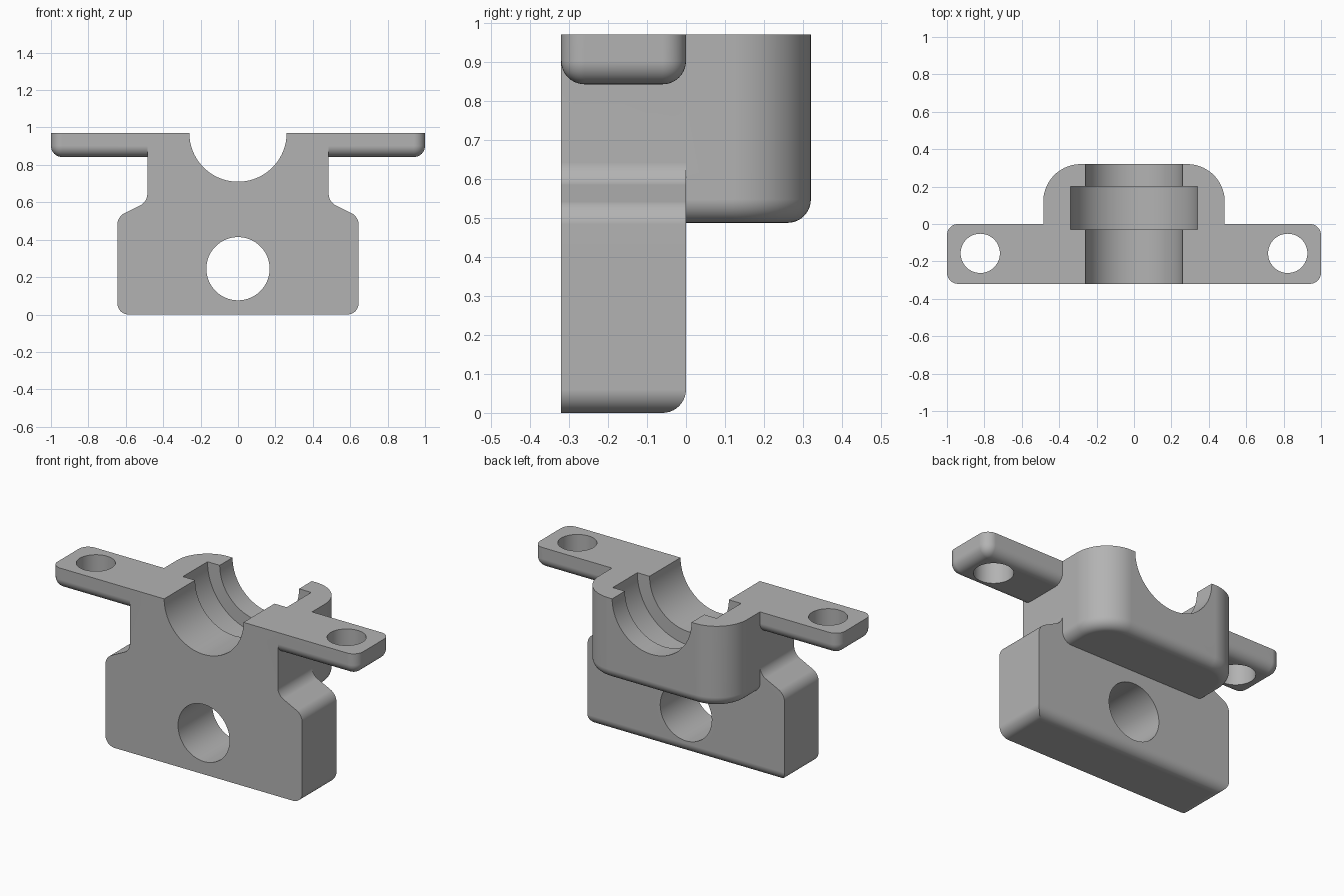
import bpy, bmesh, math
from mathutils import Matrix, Vector

if "Cube" in bpy.data.objects:
    bpy.data.objects.remove(bpy.data.objects["Cube"])

FRONT, MID, BACK, TOP = -0.32, 0.0, 0.32, 0.97

grey = bpy.data.materials.new("plain grey")
grey.use_nodes = True
colour = (0.45, 0.45, 0.45, 1)
grey.diffuse_color = colour
grey.node_tree.nodes["Principled BSDF"].inputs["Base Color"].default_value = colour


def finish(bm, name):
    bmesh.ops.recalc_face_normals(bm, faces=bm.faces)
    mesh = bpy.data.meshes.new(name)
    bm.to_mesh(mesh)
    bm.free()
    mesh.materials.append(grey)
    obj = bpy.data.objects.new(name, mesh)
    bpy.context.collection.objects.link(obj)
    return obj


def prism(points, y0, y1):
    """Extrude an (x, z) outline along y."""
    bm = bmesh.new()
    face = bm.faces.new([bm.verts.new((x, y0, z)) for x, z in points])
    new = bmesh.ops.extrude_face_region(bm, geom=[face])["geom"]
    verts = [v for v in new if isinstance(v, bmesh.types.BMVert)]
    bmesh.ops.translate(bm, vec=(0, y1 - y0, 0), verts=verts)
    return bm


def box(x0, x1, y0, y1, z0, z1):
    return prism([(x0, z0), (x1, z0), (x1, z1), (x0, z1)], y0, y1)


def fillet(bm, test, radius, segments=10):
    """Round each edge whose midpoint and direction pass the test."""
    edges = [e for e in bm.edges
             if test((e.verts[0].co + e.verts[1].co) / 2,
                     (e.verts[0].co - e.verts[1].co).normalized())]
    bmesh.ops.bevel(bm, geom=edges, offset=radius, offset_type='OFFSET',
                    segments=segments, profile=0.5, affect='EDGES')


def near(a, b):
    return abs(a - b) < 1e-4


def cylinder(name, radius, axis, centre, length, segments=96):
    bm = bmesh.new()
    turn = Matrix.Rotation(math.pi / 2, 4, 'X') if axis == 'Y' else Matrix()
    bmesh.ops.create_cone(bm, cap_ends=True, segments=segments, radius1=radius,
                          radius2=radius, depth=length,
                          matrix=Matrix.Translation(Vector(centre)) @ turn)
    return finish(bm, name)


def combine(target, other, operation):
    mod = target.modifiers.new(other.name, 'BOOLEAN')
    mod.operation, mod.solver, mod.object = operation, 'EXACT', other
    bpy.context.view_layer.objects.active = target
    bpy.ops.object.modifier_apply(modifier=mod.name)
    bpy.data.objects.remove(other)


# Front plate with a wide foot and sloping shoulders
half = [(0.645, 0), (0.645, 0.523), (0.485, 0.602), (0.485, TOP)]
bm = prism(half + [(-x, z) for x, z in reversed(half)], FRONT, MID)
fillet(bm, lambda m, d: near(abs(d.y), 1) and 0.3 < m.z < 0.7, 0.04, 8)
fillet(bm, lambda m, d: near(m.z, 0) and
       (near(abs(d.y), 1) or near(m.y, MID)), 0.06)
bracket = finish(bm, "bearing_bracket")

# Rear boss carrying the bearing seat
bm = box(-0.485, 0.485, MID - 0.1, BACK, 0.487, TOP)
fillet(bm, lambda m, d: near(abs(d.z), 1) and near(m.y, BACK), 0.2, 20)
fillet(bm, lambda m, d: near(m.z, 0.487) and m.y > MID - 0.09, 0.06)
combine(bracket, finish(bm, "rear_boss"), 'UNION')

# Mounting ears, rounded underneath and at the tips
for side, name in ((1, "left_ear"), (-1, "right_ear")):
    bm = box(min(side, side * 0.4), max(side, side * 0.4), FRONT, MID, 0.842, TOP)
    fillet(bm, lambda m, d: (near(abs(m.x), 1) and near(abs(d.z), 1)) or
           (near(m.z, 0.842) and abs(m.x) > 0.45), 0.06)
    combine(bracket, finish(bm, name), 'UNION')

# Bearing bore, wider bearing seat, lower through hole and ear holes
cutters = [
    cylinder("bore", 0.26, 'Y', (0, 0, TOP), 1),
    cylinder("bearing_seat", 0.34, 'Y', (0, 0.085, TOP), 0.23),
    cylinder("through_hole", 0.169, 'Y', (0, 0, 0.245), 1),
    cylinder("left_ear_hole", 0.105, 'Z', (0.822, -0.157, 0.9), 0.5, 64),
    cylinder("right_ear_hole", 0.105, 'Z', (-0.822, -0.157, 0.9), 0.5, 64),
]
for cutter in cutters:
    combine(bracket, cutter, 'DIFFERENCE')

# Smooth fillets beside flat faces
bpy.ops.object.select_all(action='DESELECT')
bracket.select_set(True)
bpy.context.view_layer.objects.active = bracket
bpy.ops.object.shade_smooth_by_angle(angle=math.radians(30))
weighted = bracket.modifiers.new("flat_face_normals", 'WEIGHTED_NORMAL')
weighted.keep_sharp = True
